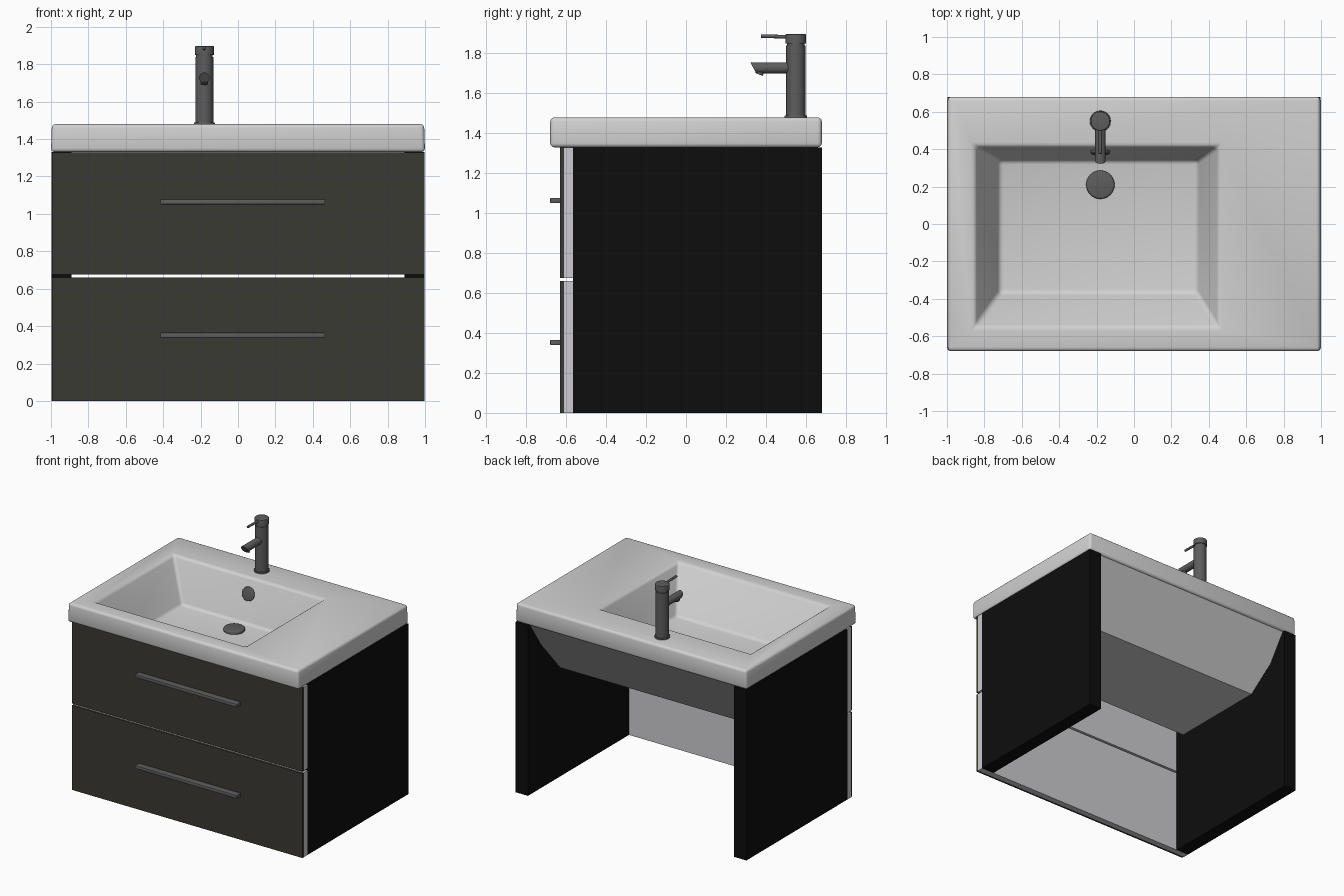
import bpy, bmesh, math
from mathutils import Vector

old = bpy.data.objects.get("Cube")
if old:
    bpy.data.objects.remove(old, do_unlink=True)


def material(name, r, g, b):
    m = bpy.data.materials.new(name)
    m.use_nodes = True
    m.diffuse_color = (r, g, b, 1)
    bsdf = next(n for n in m.node_tree.nodes if n.type == "BSDF_PRINCIPLED")
    bsdf.inputs["Base Color"].default_value = (r, g, b, 1)
    return m


CERAMIC = material("white ceramic", .64, .64, .64)
OLIVE = material("dark olive front", .042, .041, .032)
BLACK = material("black panel", .004, .004, .004)
BOARD = material("pale drawer board", .61, .6, .63)
STEEL = material("dark steel", .11, .11, .11)


def finish(name, bm, mat, smooth=False):
    bmesh.ops.recalc_face_normals(bm, faces=bm.faces)
    mesh = bpy.data.meshes.new(name)
    bm.to_mesh(mesh)
    bm.free()
    mesh.materials.append(mat)
    ob = bpy.data.objects.new(name, mesh)
    bpy.context.collection.objects.link(ob)
    if smooth:
        bpy.ops.object.select_all(action="DESELECT")
        ob.select_set(True)
        bpy.context.view_layer.objects.active = ob
        bpy.ops.object.shade_smooth_by_angle(angle=math.radians(35))
    return ob


def box(name, x, y, z, mat, bevel=0):
    """Box from (min, max) pairs along each axis."""
    bm = bmesh.new()
    bmesh.ops.create_cube(bm, size=1)
    for v in bm.verts:
        v.co = [lo + (hi - lo) * (c + .5) for c, (lo, hi) in zip(v.co, (x, y, z))]
    if bevel:
        bmesh.ops.bevel(bm, geom=bm.edges[:], offset=bevel, segments=2,
                        profile=.5, affect="EDGES")
    return finish(name, bm, mat, bool(bevel))


def rod(name, start, end, radius, mat, bevel=0, slant=0, sides=32):
    """Cylinder between two points; slant pulls the low side of its end back."""
    start, end = Vector(start), Vector(end)
    axis = end - start
    bm = bmesh.new()
    bmesh.ops.create_cone(bm, cap_ends=True, segments=sides, radius1=radius,
                          radius2=radius, depth=axis.length)
    if bevel:
        rim = [e for e in bm.edges if all(v.co.z > 0 for v in e.verts)]
        bmesh.ops.bevel(bm, geom=rim, offset=bevel, segments=3, profile=.5,
                        affect="EDGES")
    turn = axis.to_track_quat("Z", "Y")
    for v in bm.verts:
        at_end = v.co.z > 0
        v.co = turn @ v.co + (start + end) / 2
        if at_end and slant:
            v.co -= axis.normalized() * slant * (end.z + radius - v.co.z) / radius
    return finish(name, bm, mat, True)


# Washbasin: one shell of rectangular rings, from the underside to the bowl floor
SLAB_LOW, SLAB_TOP, FLOOR = 1.33, 1.48, 1.145
rings = [
    (-.83, .83, -.42, .37, .9),
    (-.95, .95, -.55, .66, SLAB_LOW),
    (-1, 1, -.68, .68, SLAB_LOW),
    (-.995, .995, -.68, .68, SLAB_TOP),
    (-.85, .45, -.55, .415, SLAB_TOP),
    (-.72, .34, -.37, .34, FLOOR),
]
bm = bmesh.new()
loops = [[bm.verts.new((x, y, z)) for x, y in ((x0, y0), (x1, y0), (x1, y1), (x0, y1))]
         for x0, x1, y0, y1, z in rings]
for a, b in zip(loops, loops[1:]):
    for i in range(4):
        j = (i + 1) % 4
        bm.faces.new((a[i], a[j], b[j], b[i]))
bm.faces.new(loops[0])
bm.faces.new(loops[-1])


def ring_edges(*indices):
    chosen = {v for i in indices for v in loops[i]}
    return [e for e in bm.edges if all(v in chosen for v in e.verts)]


outer = ring_edges(2, 3)
bowl = ring_edges(4, 5)
bmesh.ops.bevel(bm, geom=outer, offset=.02, segments=3, profile=.5, affect="EDGES")
bmesh.ops.bevel(bm, geom=[e for e in bowl if e.is_valid], offset=.022, segments=3,
                profile=.5, affect="EDGES")
finish("washbasin", bm, CERAMIC, True)

# Cabinet sides
for side, s in (("right", -1), ("left", 1)):
    box(side + "_side_panel", sorted((s * .89, s * .998)), (-.567, .68),
        (0, SLAB_LOW), BLACK)

# Drawers: painted front, pale backing board and bar handle
for level, z0, z1, grip in (("lower", 0, .66, .352), ("upper", .675, 1.328, 1.064)):
    box(level + "_drawer_front", (-.995, .998), (-.63, -.612), (z0, z1), OLIVE)
    box(level + "_drawer_board", (-.998, .998), (-.612, -.567), (z0, z1), BOARD)
    box(level + "_drawer_handle", (-.415, .465), (-.68, -.628),
        (grip - .013, grip + .013), STEEL, .004)

# Tap
TX, TY = -.18, .55
rod("tap_base", (TX, TY, SLAB_TOP - .005), (TX, TY, 1.49), .056, STEEL, .004)
rod("tap_body", (TX, TY, SLAB_TOP), (TX, TY, 1.84), .048, STEEL)
rod("tap_neck", (TX, TY, 1.84), (TX, TY, 1.85), .044, STEEL)
rod("tap_cap", (TX, TY, 1.85), (TX, TY, 1.897), .051, STEEL, .005)
rod("tap_spout", (TX, TY - .02, 1.728), (TX, .322, 1.728), .028, STEEL, slant=.015)
rod("spout_nozzle", (TX, .375, 1.72), (TX, .365, 1.695), .02, STEEL)
rod("tap_lever", (TX, TY - .02, 1.883), (TX, .375, 1.887), .009, STEEL, .003, sides=16)

# Bowl fittings
rod("drain_plug", (TX, .21, FLOOR - .005), (TX, .21, FLOOR + .022), .076, STEEL, .01)
hole = Vector((TX, .39, 1.36))
out = Vector((0, -.979, .205))
rod("overflow_cover", hole - out * .01, hole + out * .015, .052, STEEL, .006)
